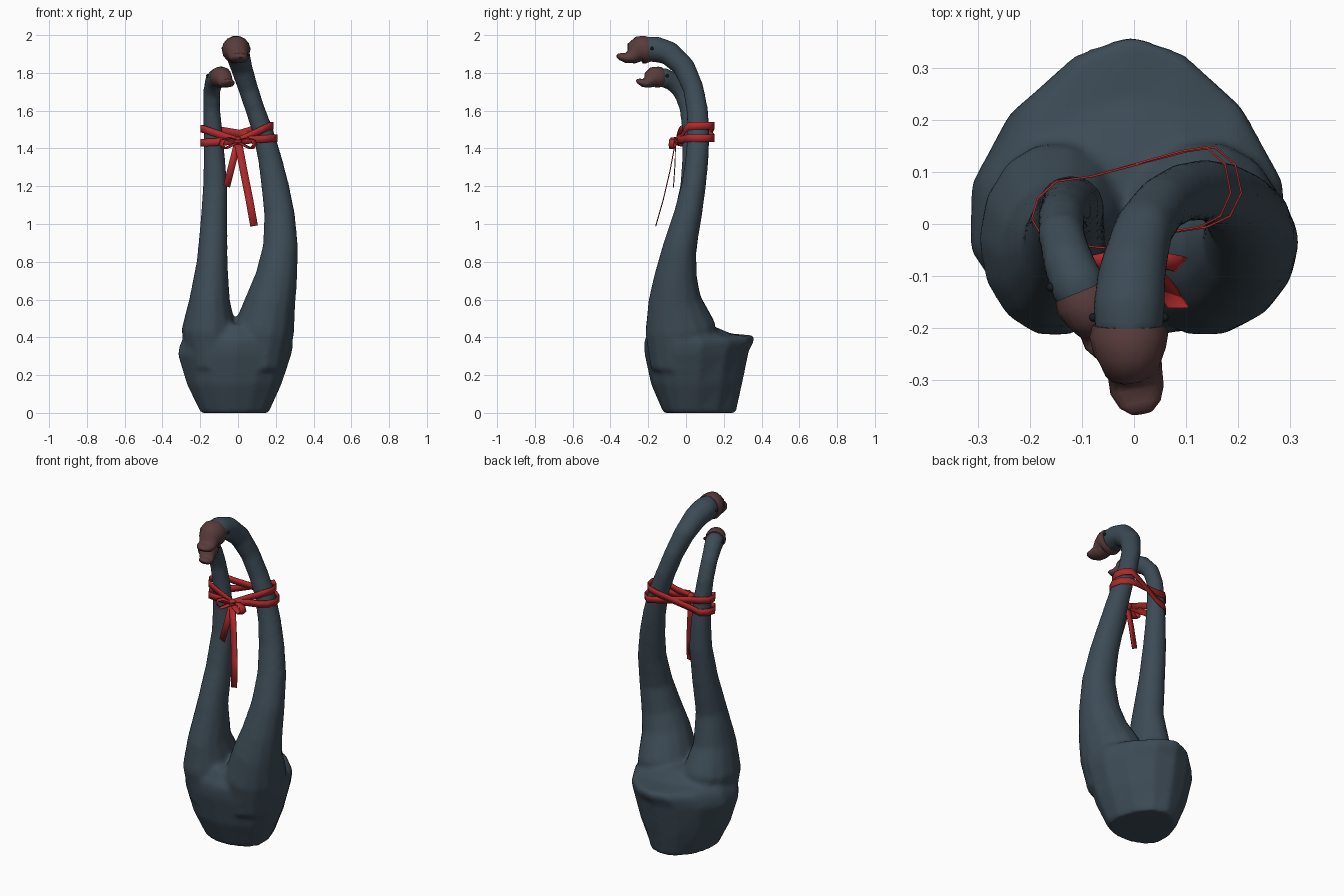
import bpy, bmesh, math
from mathutils import Vector

old = bpy.data.objects.get("Cube")
if old:
    bpy.data.objects.remove(old)


def material(name, rgb):
    m = bpy.data.materials.new(name)
    m.use_nodes = True
    m.diffuse_color = (*rgb, 1)
    node = m.node_tree.nodes["Principled BSDF"]
    node.inputs["Base Color"].default_value = (*rgb, 1)
    node.inputs["Roughness"].default_value = 0.8
    return m


SLATE = material("slate blue", (0.046, 0.070, 0.091))
BROWN = material("beak brown", (0.100, 0.045, 0.045))
RED = material("ribbon red", (0.43, 0.023, 0.025))
DARK = material("eye black", (0.01, 0.012, 0.015))
SIDES = 14


def finish(bm, name, mat, angle=60):
    bmesh.ops.recalc_face_normals(bm, faces=bm.faces)
    mesh = bpy.data.meshes.new(name)
    bm.to_mesh(mesh)
    bm.free()
    obj = bpy.data.objects.new(name, mesh)
    bpy.context.collection.objects.link(obj)
    mesh.materials.append(mat)
    bpy.ops.object.select_all(action="DESELECT")
    obj.select_set(True)
    bpy.context.view_layer.objects.active = obj
    bpy.ops.object.shade_smooth_by_angle(angle=math.radians(angle))
    return obj


def loft(bm, rings):
    """Skin closed rings of points and cap both ends."""
    loops = [[bm.verts.new(p) for p in ring] for ring in rings]
    for a, b in zip(loops, loops[1:]):
        for i in range(len(a)):
            j = (i + 1) % len(a)
            bm.faces.new((a[i], a[j], b[j], b[i]))
    bm.faces.new(loops[0][::-1])
    bm.faces.new(loops[-1])


def sweep(bm, path):
    """Skin ellipses (x, y, z, side radius, depth radius) set square to the path."""
    pts = [Vector(p[:3]) for p in path]
    rings = []
    for i, p in enumerate(path):
        t = (pts[min(i + 1, len(pts) - 1)] - pts[max(i - 1, 0)]).normalized()
        side = (Vector((1, 0, 0)) - t * t.x).normalized()
        up = t.cross(side)
        ring = []
        for k in range(SIDES):
            a = math.tau * k / SIDES
            ring.append(pts[i] + side * p[3] * math.cos(a) + up * p[4] * math.sin(a))
        rings.append(ring)
    loft(bm, rings)


def body_ring(z, x0, x1, y0, y1, taper, lift):
    """Horizontal oval, pinched and raised towards the tail."""
    ring = []
    for k in range(SIDES):
        a = math.tau * (k + 0.5) / SIDES + math.pi / 2 - math.pi / SIDES
        c, s = math.cos(a), math.sin(a)
        back = max(s, 0)
        x = (x0 + x1) / 2 + (x1 - x0) / 2 * c * (1 - taper * back ** 2)
        y = y1 * s if s > 0 else -y0 * s
        ring.append((x, y, z + lift * back ** 3))
    return ring


# Body with pointed tail
bm = bmesh.new()
loft(bm, [body_ring(*r) for r in (
    (0, -.2, .165, -.12, .265, 0, 0),
    (.15, -.275, .235, -.185, .3, .05, .01),
    (.31, -.325, .29, -.22, .335, .15, .02),
    (.36, -.315, .3, -.223, .365, .28, .025),
    (.39, -.30, .295, -.22, .36, .3, .02),
    (.42, -.27, .27, -.2, .24, .2, 0),
    (.47, -.2, .2, -.17, .12, .1, 0))])

# Tall neck and short neck
sweep(bm, (
    (.11, -.01, .25, .15, .18), (.14, -.03, .45, .16, .19), (.175, -.06, .6, .132, .142),
    (.203, -.055, .72, .112, .115), (.225, -.033, .88, .094, .09), (.22, .01, 1.05, .082, .076),
    (.197, .04, 1.2, .074, .066), (.17, .058, 1.34, .064, .062), (.135, .066, 1.48, .056, .06),
    (.093, .06, 1.6, .052, .058), (.053, .038, 1.72, .053, .056), (.018, -.01, 1.83, .058, .06),
    (-.003, -.09, 1.905, .066, .065), (-.01, -.16, 1.925, .071, .07),
    (-.01, -.215, 1.927, .066, .066)))
sweep(bm, (
    (-.13, -.02, .25, .14, .17), (-.155, -.03, .45, .145, .19), (-.15, -.06, .6, .108, .14),
    (-.137, -.045, .8, .082, .095), (-.128, 0, 1.0, .072, .075), (-.121, .032, 1.2, .065, .063),
    (-.125, .035, 1.35, .057, .056), (-.132, .028, 1.5, .05, .05), (-.14, .012, 1.61, .046, .046),
    (-.14, -.022, 1.7, .046, .046), (-.127, -.072, 1.755, .05, .05),
    (-.108, -.118, 1.775, .055, .054), (-.098, -.15, 1.775, .05, .05)))
birds = finish(bm, "body_and_necks", SLATE)
remesh = birds.modifiers.new("blend", "REMESH")
remesh.mode = "VOXEL"
remesh.voxel_size = 0.014
remesh.use_smooth_shade = True
soften = birds.modifiers.new("soften", "SMOOTH")
soften.factor = 0.5
soften.iterations = 5

# Beaks: rounded knob running into a flat bill
bm = bmesh.new()
sweep(bm, (
    (-.01, -.195, 1.925, .07, .068), (-.01, -.215, 1.923, .076, .074),
    (-.008, -.245, 1.922, .07, .075), (-.004, -.268, 1.91, .058, .062),
    (.002, -.288, 1.885, .053, .04), (.006, -.32, 1.88, .052, .027),
    (.012, -.348, 1.886, .04, .019), (.015, -.363, 1.892, .022, .01)))
finish(bm, "tall_beak", BROWN)
bm = bmesh.new()
sweep(bm, (
    (-.103, -.13, 1.778, .052, .052), (-.096, -.147, 1.778, .058, .056),
    (-.083, -.17, 1.776, .054, .056), (-.074, -.187, 1.766, .046, .046),
    (-.066, -.202, 1.75, .041, .031), (-.056, -.225, 1.746, .041, .022),
    (-.046, -.248, 1.755, .03, .015), (-.041, -.258, 1.76, .016, .008)))
finish(bm, "short_beak", BROWN)

# Eyes
for name, spots in (("tall_eye", ((-.078, -.18, 1.93), (.058, -.18, 1.93))),
                    ("short_eye", ((-.16, -.122, 1.785), (-.056, -.1, 1.785)))):
    for side, spot in zip(("right", "left"), spots):
        bm = bmesh.new()
        bmesh.ops.create_uvsphere(bm, u_segments=8, v_segments=6, radius=0.009)
        bmesh.ops.translate(bm, verts=bm.verts, vec=spot)
        finish(bm, f"{name}_{side}", DARK)


def ribbon(name, path, across, closed=False):
    """Thin strip along the path, spread by the vector across."""
    bm = bmesh.new()
    w = Vector(across)
    rows = [(bm.verts.new(Vector(p) - w), bm.verts.new(Vector(p) + w)) for p in path]
    following = rows[1:] + ([rows[0]] if closed else [])
    for a, b in zip(rows, following):
        bm.faces.new((a[0], b[0], b[1], a[1]))
    obj = finish(bm, name, RED, 40)
    thick = obj.modifiers.new("thickness", "SOLIDIFY")
    thick.thickness = 0.004
    thick.offset = 0


# Two bands round both necks, crossing between them at the back
OUTLINE = ((0, -.05), (.08, -.015), (.14, -.006), (.185, .015), (.207, .06), (.195, .115),
           (.155, .148), (.1, .14), (-.08, .092), (-.15, .082), (-.185, .05),
           (-.197, .01), (-.175, -.028), (-.13, -.037), (-.07, -.045))
for name, left_z, right_z, inset in (("upper_band", 1.52, 1.43, .02), ("lower_band", 1.455, 1.505, 0)):
    path = []
    for x, y in OUTLINE:
        side_z = left_z if x > 0 else right_z
        reach = min(1, abs(x) / .19)
        z = 1.44 + (side_z - 1.44) * reach
        if y > .08:
            f = (x + .15) / .305
            z = right_z + (left_z - right_z) * min(1, max(0, f))
        path.append((x - inset * max(0, x) / .2, y, z))
    ribbon(name, path, (0, 0, .02), True)

# Knot, bow loops and hanging tails
bm = bmesh.new()
bmesh.ops.create_uvsphere(bm, u_segments=10, v_segments=6, radius=0.022)
bmesh.ops.translate(bm, verts=bm.verts, vec=(0, -.052, 1.44))
finish(bm, "knot", RED)
for side, s in (("left", 1), ("right", -1)):
    loop = [(s * x, y, z) for x, y, z in (
        (0, -.055, 1.44), (.045, -.068, 1.455), (.08, -.075, 1.445), (.09, -.078, 1.42),
        (.07, -.075, 1.398), (.045, -.068, 1.41), (0, -.055, 1.435))]
    ribbon(f"bow_loop_{side}", loop, (s * .012, .013, 0))
ribbon("long_tail", ((0, -.055, 1.44), (.03, -.085, 1.28), (.06, -.12, 1.13), (.085, -.16, .99)),
       (.02, 0, .003))
ribbon("short_tail", ((0, -.055, 1.44), (-.03, -.058, 1.32), (-.06, -.066, 1.2)), (.017, 0, -.008))
